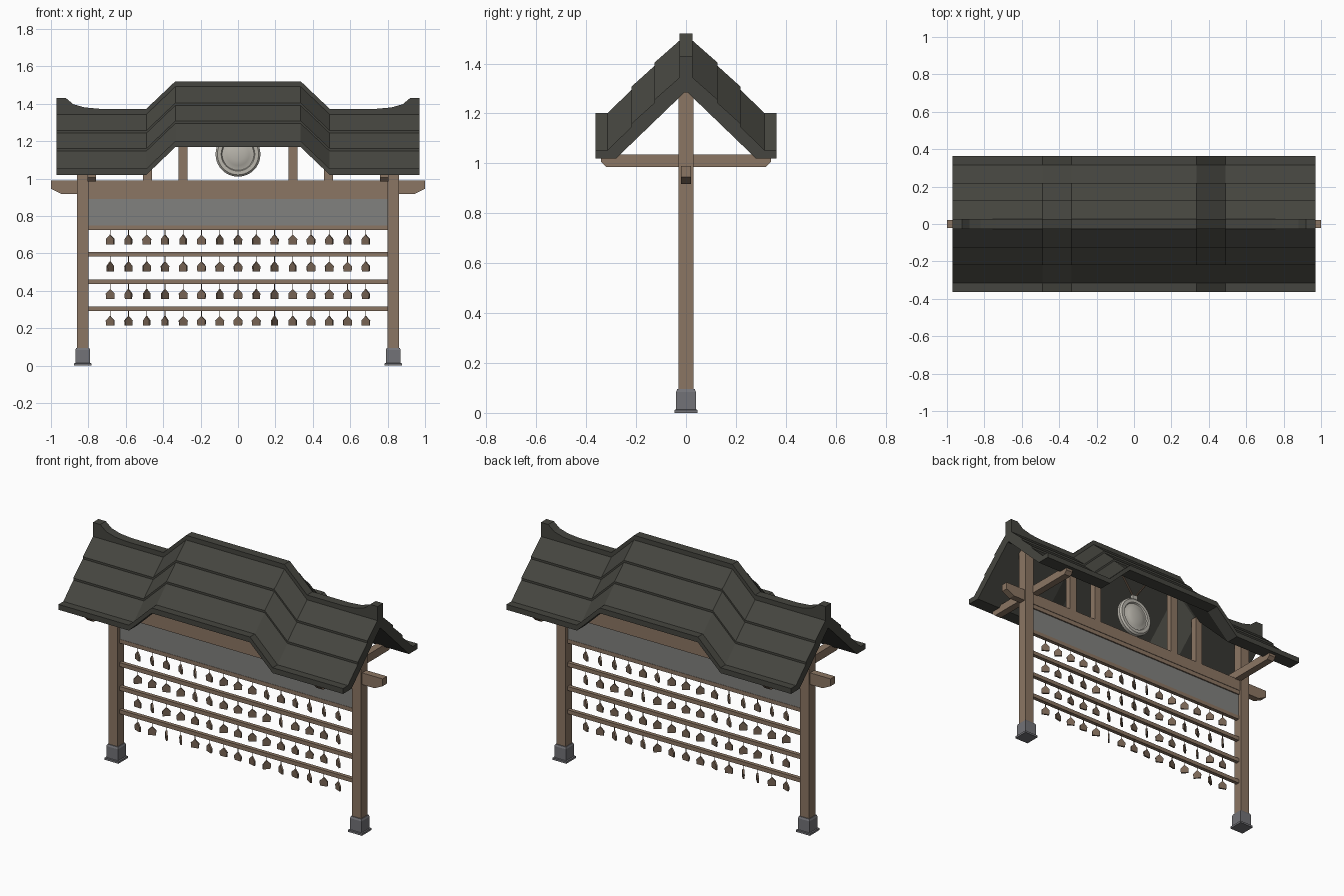
import bpy, bmesh, math, random
from mathutils import Matrix, Vector

random.seed(4)
if "Cube" in bpy.data.objects:
    bpy.data.objects.remove(bpy.data.objects["Cube"])


def material(name, rgb, rough=0.8):
    m = bpy.data.materials.new(name)
    m.use_nodes = True
    m.diffuse_color = (*rgb, 1)
    node = m.node_tree.nodes["Principled BSDF"]
    node.inputs["Base Color"].default_value = (*rgb, 1)
    node.inputs["Roughness"].default_value = rough
    return m


WOOD = material("warm brown wood", (0.26, 0.18, 0.125))
PLAQUE = material("dark brown wood", (0.19, 0.13, 0.09))
ROOF = material("charcoal roof", (0.06, 0.06, 0.05))
STONE = material("grey stone", (0.17, 0.17, 0.185))
PANEL = material("grey panel", (0.22, 0.22, 0.21))
METAL = material("pale metal", (0.48, 0.46, 0.41))


def finish(name, bm, mat):
    bmesh.ops.recalc_face_normals(bm, faces=bm.faces)
    mesh = bpy.data.meshes.new(name)
    bm.to_mesh(mesh)
    bm.free()
    mesh.materials.append(mat)
    ob = bpy.data.objects.new(name, mesh)
    bpy.context.collection.objects.link(ob)
    return ob


def add_loft(bm, rings):
    """Skin a list of closed point rings and cap both ends."""
    rows = [[bm.verts.new(p) for p in ring] for ring in rings]
    n = len(rows[0])
    for a, b in zip(rows, rows[1:]):
        for i in range(n):
            j = (i + 1) % n
            bm.faces.new((a[i], a[j], b[j], b[i]))
    bm.faces.new(rows[0])
    bm.faces.new(rows[-1])


def loft(name, rings, mat):
    bm = bmesh.new()
    add_loft(bm, rings)
    return finish(name, bm, mat)


def add_box(bm, x0, x1, y0, y1, z0, z1):
    add_loft(bm, [[(x0, y0, z), (x1, y0, z), (x1, y1, z), (x0, y1, z)] for z in (z0, z1)])


def box(name, x0, x1, y0, y1, z0, z1, mat):
    bm = bmesh.new()
    add_box(bm, x0, x1, y0, y1, z0, z1)
    return finish(name, bm, mat)


def mirrored(half):
    """Complete a half outline (u, z) across u = 0."""
    return half + [(-u, z) for u, z in reversed(half) if u > 0]


# Stepped gable roof: one cross-section swept along a line raised in the middle
half = [(0, 1.29), (0.28, 1.02), (0.363, 1.02), (0.363, 1.053), (0.315, 1.053),
        (0.218, 1.147), (0.218, 1.16), (0.126, 1.243), (0.126, 1.256),
        (0.025, 1.345)]
section = mirrored(half)
LIFT = 0.148
stations = [(-0.97, 0), (-0.49, 0), (-0.335, LIFT), (0.335, LIFT), (0.49, 0), (0.97, 0)]
loft("roof", [[(x, y, z + dz) for y, z in section] for x, dz in stations], ROOF)

# Ridge bar with upswept ends
top = [(0.335, 1.52), (0.49, 1.373), (0.74, 1.373), (0.82, 1.38), (0.88, 1.397),
       (0.92, 1.43), (0.97, 1.43)]
bottom = [(0.97, 1.285), (0.49, 1.285), (0.335, 1.43)]
outline = mirrored(top + bottom)
loft("ridge", [[(x, y, z) for x, z in outline] for y in (-0.027, 0.027)], ROOF)

# Long tie beam with chamfered ends
tie = mirrored([(1.0, 0.99), (1.0, 0.945), (0.945, 0.918)])
loft("tie_beam", [[(x, y, z) for x, z in tie] for y in (-0.021, 0.021)], WOOD)

# Posts, stone feet and cross arms
arm = mirrored([(0.34, 1.035), (0.34, 1.005), (0.32, 0.985)])
for side, s in (("left", 1), ("right", -1)):
    cx = s * 0.83
    box(side + "_post", cx - 0.031, cx + 0.031, -0.03, 0.03, 0.08, 1.3, WOOD)
    levels = [(0.047, 0), (0.047, 0.012), (0.04, 0.014), (0.04, 0.084), (0.035, 0.095)]
    loft(side + "_foot", [[(cx + a * r, b * r, z) for a, b in
                           ((-1, -1), (1, -1), (1, 1), (-1, 1))] for r, z in levels], STONE)
    loft(side + "_cross_arm", [[(s * x, y, z) for y, z in arm] for x in (0.76, 0.805)], WOOD)
    # Short struts between the tie beam and the roof
    for label, x, z in (("inner", 0.294, 1.44), ("outer", 0.485, 1.295)):
        box(f"{side}_{label}_strut", s * x - 0.024, s * x + 0.024, -0.02, 0.02, 0.98, z, WOOD)

# Board under the beam
box("upper_rail", -0.8, 0.8, -0.018, 0.018, 0.892, 0.92, WOOD)
box("board", -0.8, 0.8, -0.01, 0.01, 0.745, 0.895, PANEL)

# Rails and the plaques hanging from them
bm = bmesh.new()
pent = mirrored([(0, -0.038), (0.024, -0.062), (0.022, -0.09)])
add_loft(bm, [[(x, y, z) for x, z in pent] for y in (-0.005, 0.005)])
add_box(bm, -0.0015, 0.0015, -0.0015, 0.0015, -0.042, 0)
plaque = finish("plaque", bm, PLAQUE)
mesh = plaque.data
bpy.data.objects.remove(plaque)
for row, z in enumerate((0.738, 0.594, 0.447, 0.303)):
    box(f"rail_{row + 1}", -0.8, 0.8, -0.012, 0.012, z - 0.012, z + 0.012, WOOD)
    for col in range(15):
        ob = bpy.data.objects.new(f"plaque_{row + 1}_{col + 1}", mesh)
        ob.location = ((col - 7) * 0.0976, 0, z)
        ob.rotation_euler.z = random.uniform(-0.9, 0.9)
        bpy.context.collection.objects.link(ob)

# Round gong: a profile (radius, depth) spun about the y axis
profile = [(0, -0.03), (0.035, -0.028), (0.06, -0.022), (0.08, -0.012), (0.085, -0.012),
           (0.09, -0.02), (0.11, -0.02), (0.12, -0.01)]
profile += [(r, -d) for r, d in reversed(profile)]
bm = bmesh.new()
verts = [bm.verts.new((r, y, 0)) for r, y in profile]
edges = [bm.edges.new(pair) for pair in zip(verts, verts[1:])]
bmesh.ops.spin(bm, geom=verts + edges, cent=(0, 0, 0), axis=(0, 1, 0),
               angle=math.tau, steps=40, use_duplicate=False)
bmesh.ops.remove_doubles(bm, verts=bm.verts, dist=0.0001)
gong = finish("gong", bm, METAL)
gong.location.z = 1.13
bpy.context.view_layer.objects.active = gong
gong.select_set(True)
bpy.ops.object.shade_smooth_by_angle(angle=math.radians(35))
gong.select_set(False)
box("gong_lug", -0.018, 0.018, -0.01, 0.01, 1.235, 1.275, METAL)

# Slanted cords from the lug to the inner struts
for side, s in (("left", 1), ("right", -1)):
    a, b = Vector((0, 0, 1.26)), Vector((s * 0.1, 0, 1.4))
    bm = bmesh.new()
    turn = (b - a).to_track_quat("Z", "Y").to_matrix().to_4x4()
    bmesh.ops.create_cone(bm, cap_ends=True, segments=8, radius1=0.006, radius2=0.006,
                          depth=(b - a).length, matrix=Matrix.Translation((a + b) / 2) @ turn)
    finish(side + "_cord", bm, PLAQUE)
